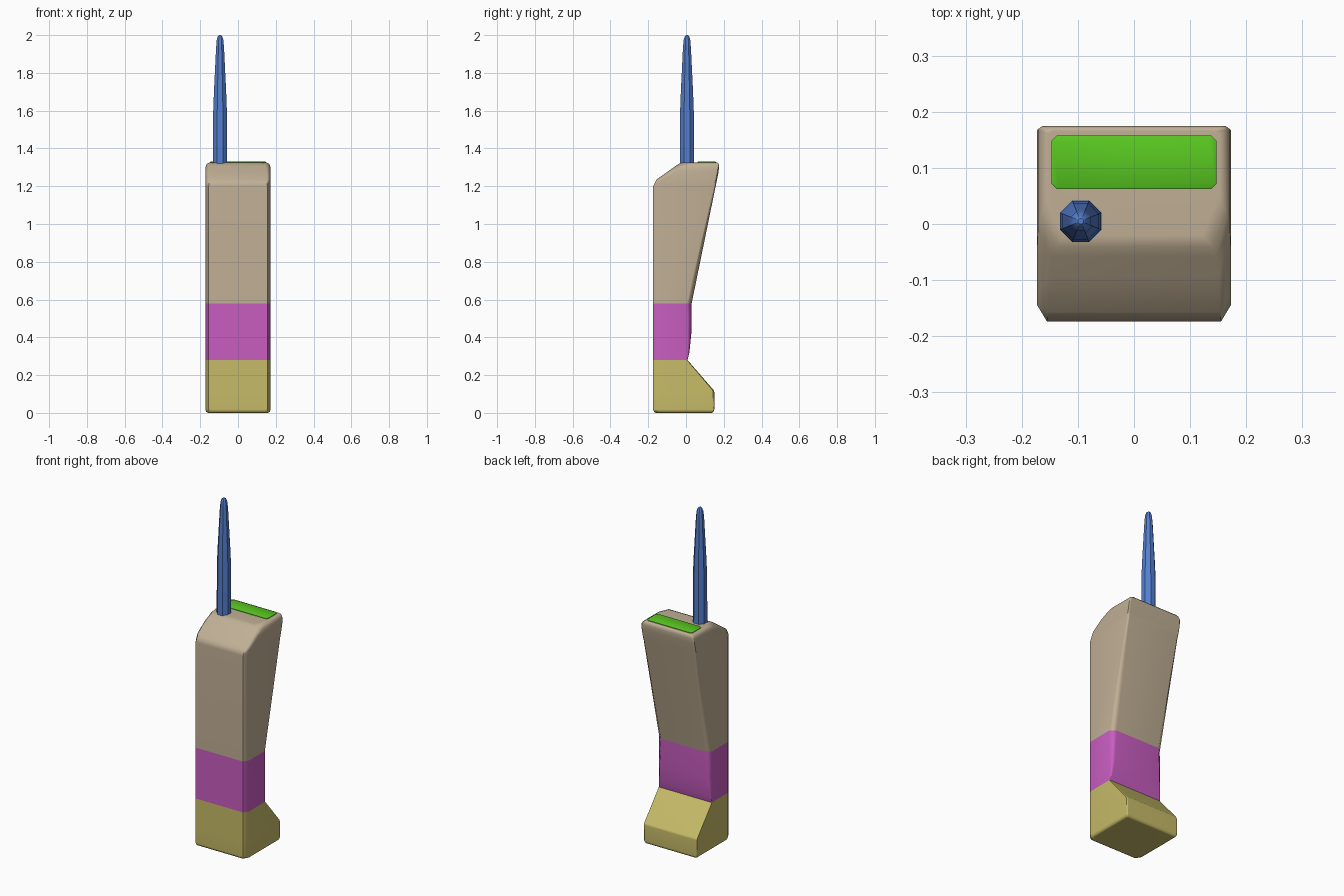
import bpy
import bmesh
from math import cos, sin, pi, radians

cube = bpy.data.objects.get("Cube")
if cube:
    bpy.data.objects.remove(cube, do_unlink=True)


def material(name, rgb):
    mat = bpy.data.materials.new(name)
    mat.use_nodes = True
    color = (*rgb, 1)
    mat.diffuse_color = color
    mat.node_tree.nodes["Principled BSDF"].inputs["Base Color"].default_value = color
    return mat


tan = material("tan", (0.53, 0.43, 0.30))
olive = material("olive yellow", (0.57, 0.50, 0.14))
magenta = material("magenta", (0.58, 0.11, 0.53))
blue = material("blue", (0.09, 0.21, 0.62))
green = material("green", (0.10, 0.58, 0.015))


def loft(name, rings, mat, bottom=True, top=True, angle=50, weighted=True):
    """Skin a stack of point rings, with optional end caps."""
    bm = bmesh.new()
    loops = [[bm.verts.new(p) for p in ring] for ring in rings]
    n = len(loops[0])
    for low, high in zip(loops, loops[1:]):
        for i in range(n):
            j = (i + 1) % n
            bm.faces.new((low[i], low[j], high[j], high[i]))
    if bottom:
        bm.faces.new(loops[0][::-1])
    if top:
        bm.faces.new(loops[-1])
    mesh = bpy.data.meshes.new(name)
    bm.to_mesh(mesh)
    bm.free()
    mesh.materials.append(mat)
    obj = bpy.data.objects.new(name, mesh)
    bpy.context.collection.objects.link(obj)
    bpy.ops.object.select_all(action="DESELECT")
    obj.select_set(True)
    bpy.context.view_layer.objects.active = obj
    bpy.ops.object.shade_smooth_by_angle(angle=radians(angle))
    if weighted:
        mod = obj.modifiers.new("even_shading", "WEIGHTED_NORMAL")
        mod.keep_sharp = True
    return obj


def section(z, half, front, back, fx=0.018, fy=0.03, bx=0.008, by=0.006):
    """Rectangle with chamfered front and back corners, counter-clockwise."""
    right = [(half - fx, front), (half, front + fy), (half, back - by), (half - bx, back)]
    left = [(-x, y) for x, y in reversed(right)]
    return [(x, y, z) for x, y in right + left]


W = 0.173
F = -0.174

# Flared foot
foot_top = section(0.28, W, F, 0.008, bx=0.004, by=0.003)
loft("foot", [
    section(0.0, W - 0.015, F + 0.015, 0.135),
    section(0.005, W - 0.005, F + 0.005, 0.145),
    section(0.018, W, F, 0.15),
    section(0.11, W, F, 0.15),
    section(0.122, W, F, 0.145),
    foot_top,
], olive, top=False)

# Narrow grip with chamfered back
grip_top = section(0.58, W, F, 0.03, bx=0.03, by=0.027)
loft("grip", [
    foot_top,
    section(0.32, W, F, 0.018, bx=0.012, by=0.012),
    section(0.42, W, F, 0.028, bx=0.022, by=0.022),
    grip_top,
], magenta, bottom=False, top=False)

# Upper body, leaning backward with a sloping shoulder at the front
loft("upper_body", [
    grip_top,
    section(1.2, W, F, 0.157, bx=0.012, by=0.010),
    section(1.235, W, -0.157, 0.164, 0.02),
    section(1.28, W, -0.093, 0.173, 0.022, 0.035),
    section(1.305, 0.171, -0.058, 0.175, 0.025, 0.05),
    section(1.318, 0.165, -0.040, 0.173, 0.025, 0.06),
    section(1.326, 0.152, -0.020, 0.166, 0.03, 0.07),
], tan, bottom=False)


# Top panel, a thin plate with clipped corners
def plate(z, inset):
    return section(z, 0.147 - inset, 0.062 + inset, 0.158 - inset, 0.01, 0.01, 0.01, 0.01)


loft("top_panel", [plate(1.322, 0), plate(1.329, 0), plate(1.331, 0.003)],
     green, weighted=False)


# Tapered octagonal antenna
def octagon(z, r):
    return [(-0.095 + r * cos((i + 0.5) * pi / 4),
             0.005 + r * sin((i + 0.5) * pi / 4), z) for i in range(8)]


loft("antenna", [octagon(z, r) for z, r in [
    (1.28, 0.040), (1.6, 0.039), (1.7, 0.035), (1.93, 0.023),
    (1.975, 0.019), (1.993, 0.013), (2.0, 0.005)]], blue, angle=30, weighted=False)
